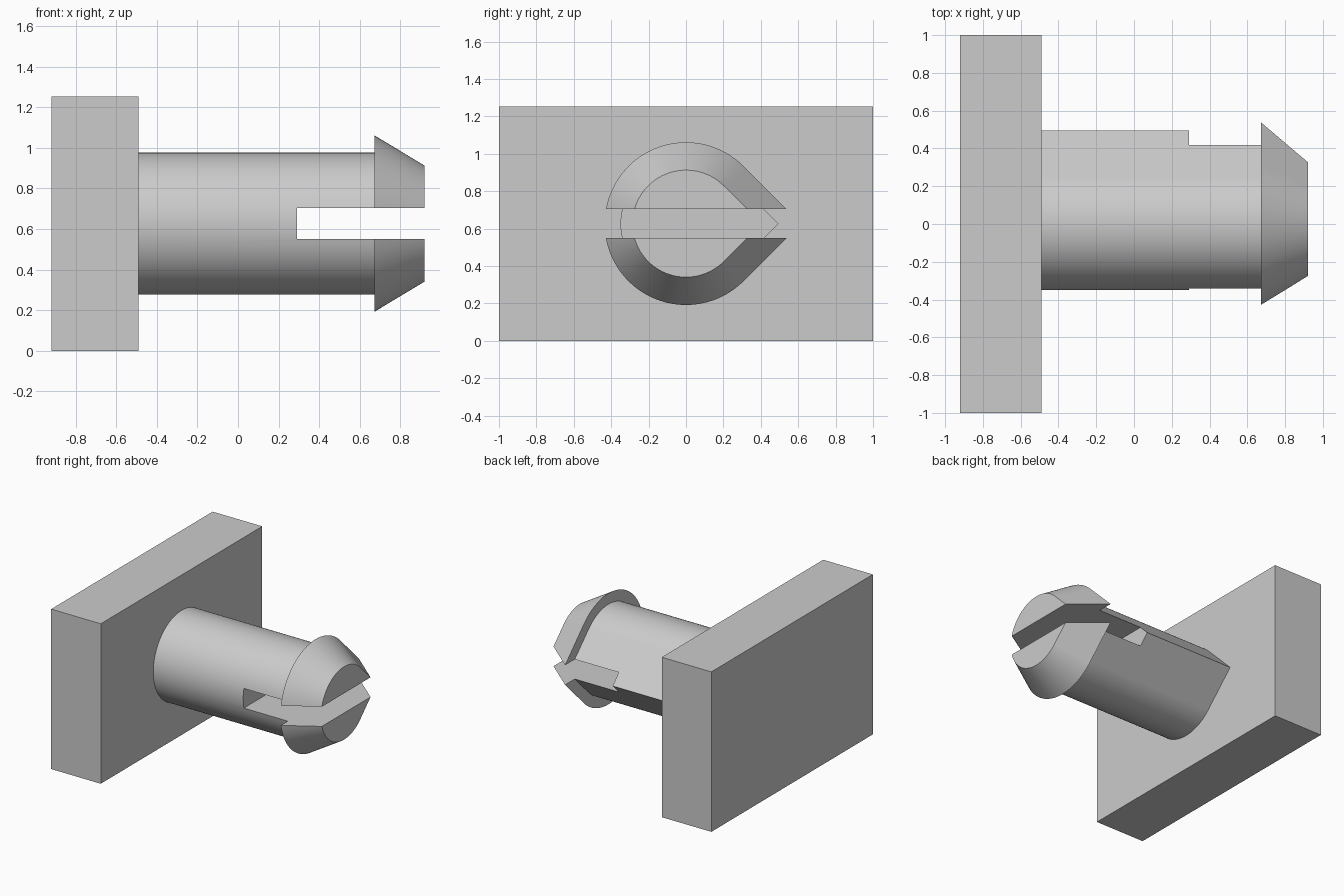
import bpy
import bmesh
import math

default = bpy.data.objects.get("Cube")
if default:
    bpy.data.objects.remove(default, do_unlink=True)

MID_Z = 0.627       # height of the pin axis
SLOT_HALF = 0.077   # half the slot height
ARC_STEPS = 64

grey = bpy.data.materials.new("light_grey")
grey.use_nodes = True
grey.diffuse_color = (0.6, 0.6, 0.6, 1)
grey.node_tree.nodes["Principled BSDF"].inputs["Base Color"].default_value = (0.6, 0.6, 0.6, 1)


def add_object(name, bm):
    bmesh.ops.recalc_face_normals(bm, faces=bm.faces)
    mesh = bpy.data.meshes.new(name)
    bm.to_mesh(mesh)
    bm.free()
    mesh.materials.append(grey)
    obj = bpy.data.objects.new(name, mesh)
    bpy.context.collection.objects.link(obj)
    return obj


def box(name, low, high):
    bm = bmesh.new()
    bmesh.ops.create_cube(bm, size=1)
    for v in bm.verts:
        v.co = [(a + b) / 2 + c * (b - a) for a, b, c in zip(low, high, v.co)]
    return add_object(name, bm)


def teardrop(radius):
    """Round outline with tangent sides meeting in a right-angled point at +y."""
    points = [(radius * math.sqrt(2), 0)]
    for i in range(ARC_STEPS + 1):
        a = math.pi / 4 + i / ARC_STEPS * math.pi * 1.5
        points.append((radius * math.cos(a), radius * math.sin(a)))
    return points


# Mounting plate
box("base_plate", (-0.92, -1, 0), (-0.49, 1, 1.254))

# Pin: shaft and flared, tapering barb lofted through teardrop sections
bm = bmesh.new()
rings = []
for x, radius in ((-0.49, 0.35), (0.672, 0.35), (0.672, 0.435), (0.92, 0.286)):
    rings.append([bm.verts.new((x, y, MID_Z + z)) for y, z in teardrop(radius)])
for a, b in zip(rings, rings[1:]):
    for i in range(len(a)):
        j = (i + 1) % len(a)
        bm.faces.new((a[i], a[j], b[j], b[i]))
bm.faces.new(rings[0])
bm.faces.new(rings[-1])
pin = add_object("split_snap_pin", bm)

# Slot that splits the pin into two prongs
cutter = box("slot_cutter", (0.29, -0.8, MID_Z - SLOT_HALF), (1.1, 0.8, MID_Z + SLOT_HALF))
cutter.hide_render = True
cut = pin.modifiers.new("slot", 'BOOLEAN')
cut.operation = 'DIFFERENCE'
cut.solver = 'EXACT'
cut.object = cutter
depsgraph = bpy.context.evaluated_depsgraph_get()
slotted = bpy.data.meshes.new_from_object(pin.evaluated_get(depsgraph))
pin.modifiers.clear()
pin.data = slotted
bpy.data.objects.remove(cutter, do_unlink=True)

# Smooth round sides with crisp edges and flat tangent sides
bpy.ops.object.select_all(action='DESELECT')
pin.select_set(True)
bpy.context.view_layer.objects.active = pin
bpy.ops.object.shade_smooth_by_angle(angle=math.radians(25))
weighted = pin.modifiers.new("weighted_normals", 'WEIGHTED_NORMAL')
weighted.keep_sharp = True
